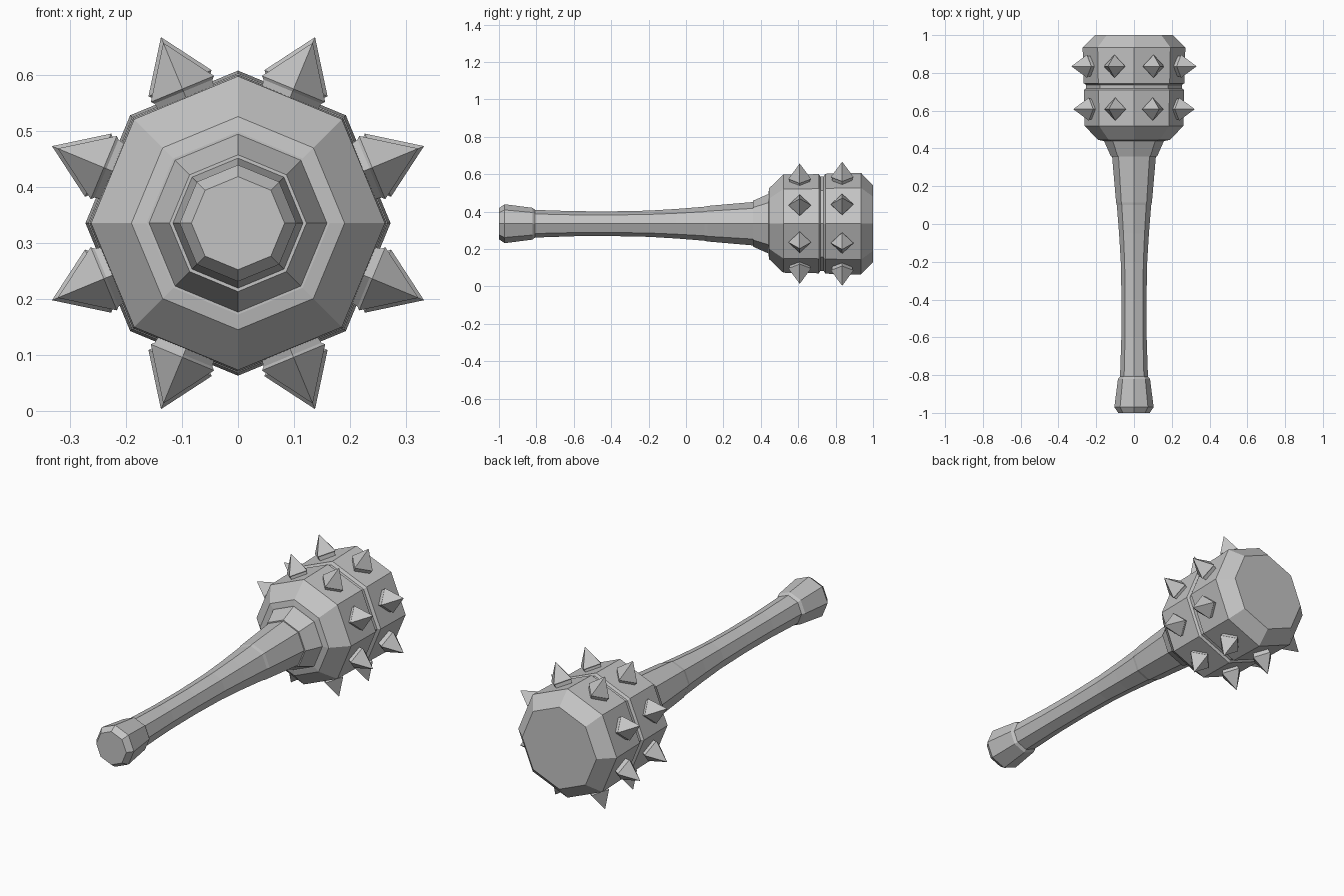
import bpy, bmesh, math
from mathutils import Matrix, Vector

if "Cube" in bpy.data.objects:
    bpy.data.objects.remove(bpy.data.objects["Cube"])

AXIS_Z = 0.335  # height of the club's long axis

grey = bpy.data.materials.new("grey")
grey.diffuse_color = (0.55, 0.55, 0.55, 1)
grey.use_nodes = True
grey.node_tree.nodes["Principled BSDF"].inputs["Base Color"].default_value = grey.diffuse_color


def lathe(name, profile, sides, matrix):
    """Closed faceted solid from (radius, height) pairs; radius 0 makes a tip."""
    bm = bmesh.new()
    rings = []
    for r, h in profile:
        if r == 0:
            rings.append([bm.verts.new((0, 0, h))] * sides)
        else:
            rings.append([bm.verts.new((r * math.cos(math.tau * i / sides),
                                        r * math.sin(math.tau * i / sides), h))
                          for i in range(sides)])
    for a, b in zip(rings, rings[1:]):
        for i in range(sides):
            j = (i + 1) % sides
            quad = [a[i], a[j], b[j], b[i]]
            bm.faces.new(list(dict.fromkeys(quad)))
    for ring, r in ((rings[0], profile[0][0]), (rings[-1], profile[-1][0])):
        if r:
            bm.faces.new(ring)
    bmesh.ops.recalc_face_normals(bm, faces=bm.faces[:])
    bm.transform(matrix)
    mesh = bpy.data.meshes.new(name)
    bm.to_mesh(mesh)
    bm.free()
    mesh.materials.append(grey)
    obj = bpy.data.objects.new(name, mesh)
    bpy.context.collection.objects.link(obj)
    return obj


# The lathe axis is turned to lie along +y
along_y = Matrix.Translation((0, 0, AXIS_Z)) @ Matrix.Rotation(-math.pi / 2, 4, 'X')

# Pommel at the end of the grip
lathe("pommel", [(0.083, -1.0), (0.104, -0.97), (0.085, -0.82), (0.072, -0.805)],
      8, along_y)

# Waisted grip
lathe("handle", [(0.074, -0.81), (0.067, -0.6), (0.066, -0.4), (0.07, -0.2),
                 (0.079, -0.05), (0.091, 0.1), (0.095, 0.115), (0.117, 0.37)],
      8, along_y)

# Flared collar between grip and head
lathe("collar", [(0.122, 0.357), (0.163, 0.45)], 8, along_y)

# Heavy head with a groove between its two bands
lathe("head", [(0.163, 0.44), (0.19, 0.445), (0.262, 0.52), (0.265, 0.71),
               (0.253, 0.718), (0.253, 0.736), (0.267, 0.745),
               (0.272, 0.935), (0.205, 1.0)], 8, along_y)

# Two rows of four-sided spikes, one on every flat of the head
spike = [(0.05, 0.235), (0.056, 0.265), (0.061, 0.27), (0.0, 0.359)]
for row, (y, drop) in enumerate(((0.608, 0.011), (0.835, 0.0))):
    for k in range(8):
        angle = math.radians(22.5 + 45 * k)
        turn = Matrix.Rotation(angle, 4, 'Y')
        lathe(f"spike_{row + 1}_{k + 1}", [(r, h - drop) for r, h in spike], 4,
              Matrix.Translation((0, y, AXIS_Z)) @ turn)
